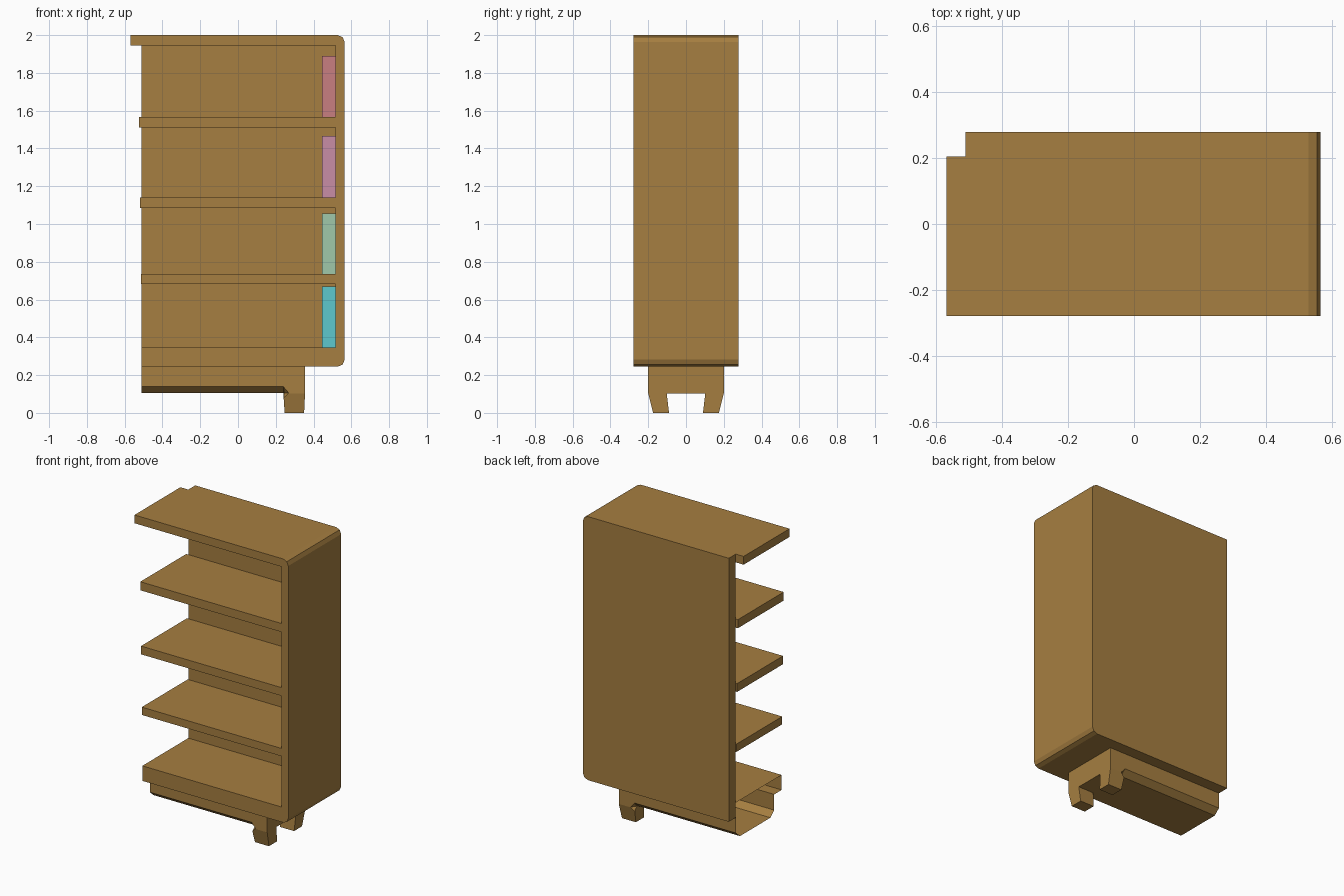
import bpy, bmesh
from mathutils import Vector

if "Cube" in bpy.data.objects:
    bpy.data.objects.remove(bpy.data.objects["Cube"])


def material(name, color):
    m = bpy.data.materials.new(name)
    m.diffuse_color = (*color, 1)
    m.use_nodes = True
    m.node_tree.nodes["Principled BSDF"].inputs["Base Color"].default_value = m.diffuse_color
    return m


WOOD = material("wood", (0.38, 0.21, 0.052))


def finish(name, bm, mat=WOOD):
    me = bpy.data.meshes.new(name)
    bm.to_mesh(me)
    bm.free()
    ob = bpy.data.objects.new(name, me)
    bpy.context.collection.objects.link(ob)
    if mat:
        me.materials.append(mat)
    return ob


def prism(name, pts, axis, a, b, mat=WOOD, tweak=None):
    """Closed outline extruded along axis from a to b."""
    bm = bmesh.new()
    put = (lambda u, v: (a, u, v)) if axis == "x" else (lambda u, v: (u, a, v))
    face = bm.faces.new([bm.verts.new(put(u, v)) for u, v in pts])
    new = bmesh.ops.extrude_face_region(bm, geom=[face])["geom"]
    step = Vector((b - a, 0, 0)) if axis == "x" else Vector((0, b - a, 0))
    for v in new:
        if isinstance(v, bmesh.types.BMVert):
            v.co += step
    if tweak:
        for v in bm.verts:
            tweak(v)
    bmesh.ops.recalc_face_normals(bm, faces=bm.faces)
    return finish(name, bm, mat)


def strip(name, pts, x0, x1):
    """Open y-z profile swept along x, leaving both ends open."""
    bm = bmesh.new()
    rows = [(bm.verts.new((x0, y, z)), bm.verts.new((x1, y, z))) for y, z in pts]
    for p, q in zip(rows, rows[1:]):
        bm.faces.new((p[0], q[0], q[1], p[1]))
    return finish(name, bm)


FRONT, BACK, INNER = -0.278, 0.278, 0.205
LEFT, RIGHT, WALL = -0.51, 0.565, 0.515
TOP, LOW = 2.0, 0.245

# Right-hand rounded corners shared by frame and back panel
corner = [(0.528, LOW), (0.554, LOW + 0.011), (RIGHT, LOW + 0.037),
          (RIGHT, TOP - 0.037), (0.554, TOP - 0.011), (0.528, TOP)]

# Comb-shaped frame: side wall, top board and three shelves
shelves = [(-0.568, 1.945, TOP), (-0.525, 1.51, 1.567),
           (-0.52, 1.085, 1.14), (-0.514, 0.683, 0.735)]
comb = [(WALL, LOW)] + corner
for i, (x, z0, z1) in enumerate(shelves):
    if i:
        comb.append((WALL, z1))
    comb += [(x, z1), (x, z0), (WALL, z0)]
prism("shelf_frame", comb, "y", FRONT, INNER)

# Back panel
prism("back_panel", [(LEFT, LOW)] + corner + [(LEFT, TOP)], "y", INNER, BACK)

# Hollow bottom shelf and plinth, open on the left
strip("bottom_shelf", [(INNER, 0.345), (FRONT, 0.345), (FRONT, LOW), (-0.2, LOW)], LEFT, WALL)
strip("bottom_board", [(-0.2, LOW), (INNER, LOW)], 0.24, WALL)
strip("plinth", [(-0.2, LOW), (-0.2, 0.14), (-0.16, 0.105), (0.16, 0.105),
                 (0.2, 0.14), (0.2, LOW), (INNER, LOW)], LEFT, 0.24)


# Pair of tapered feet
def taper(v):
    if v.co.z < 0.01:
        v.co.x = 0.247 if v.co.x < 0.3 else 0.35


half = [(0.2, LOW), (0.2, 0.103), (0.174, 0), (0.09, 0), (0.102, 0.103)]
feet = prism("feet", half + [(-y, z) for y, z in reversed(half)], "x", 0.24, 0.355, tweak=taper)

# Small notches in the feet where the plinth chamfer ends
for side, label in ((-1, "front"), (1, "back")):
    bm = bmesh.new()
    for x, y, z in ((0.239, 0.201, 0.141), (0.27, 0.201, 0.105), (0.239, 0.201, 0.07),
                    (0.239, 0.16, 0.105), (0.22, 0.22, 0.105)):
        bm.verts.new((x, side * y, z))
    bmesh.ops.convex_hull(bm, input=bm.verts)
    bmesh.ops.recalc_face_normals(bm, faces=bm.faces)
    cutter = finish(label + "_notch_cutter", bm, None)
    cutter.hide_render = True
    cutter.display_type = "WIRE"
    mod = feet.modifiers.new(label + "_notch", "BOOLEAN")
    mod.operation, mod.object, mod.solver = "DIFFERENCE", cutter, "EXACT"

# One book per compartment, against the side wall
books = [("cyan", (0.11, 0.58, 0.61), 0.345, 0.668), ("green", (0.35, 0.58, 0.40), 0.735, 1.055),
         ("mauve", (0.58, 0.27, 0.38), 1.14, 1.467), ("pink", (0.58, 0.21, 0.22), 1.567, 1.89)]
for name, color, z0, z1 in books:
    prism(name + "_book", [(0.445, z0), (WALL, z0), (WALL, z1), (0.445, z1)],
          "y", -0.1, INNER, material(name, color))
